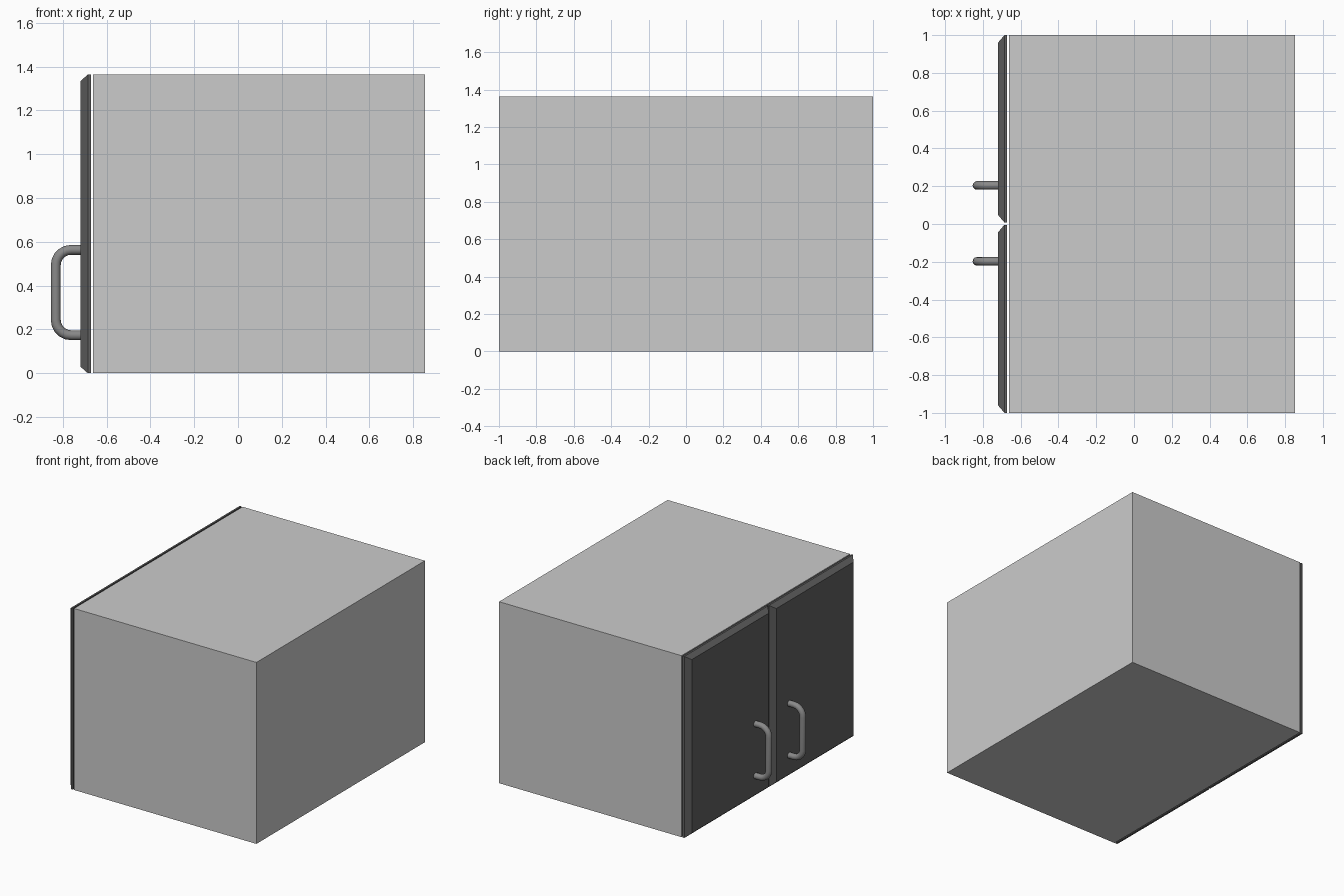
import bpy, bmesh, math
from mathutils import Vector

if "Cube" in bpy.data.objects:
    bpy.data.objects.remove(bpy.data.objects["Cube"])


def material(name, v):
    m = bpy.data.materials.new(name)
    m.diffuse_color = (v, v, v, 1)
    m.use_nodes = True
    m.node_tree.nodes["Principled BSDF"].inputs["Base Color"].default_value = m.diffuse_color
    return m


light_grey = material("light grey", 0.6)
dark_grey = material("dark grey", 0.12)
metal_grey = material("metal grey", 0.25)

H = 1.363          # cabinet height


def finish(bm, name, mat):
    bmesh.ops.recalc_face_normals(bm, faces=bm.faces)
    me = bpy.data.meshes.new(name)
    bm.to_mesh(me)
    bm.free()
    me.materials.append(mat)
    ob = bpy.data.objects.new(name, me)
    bpy.context.collection.objects.link(ob)
    return ob


def loft(bm, rings):
    """Skin a list of closed rings and cap both ends."""
    vs = [[bm.verts.new(p) for p in r] for r in rings]
    n = len(vs[0])
    for a, b in zip(vs, vs[1:]):
        for i in range(n):
            j = (i + 1) % n
            bm.faces.new((a[i], a[j], b[j], b[i]))
    bm.faces.new(vs[0])
    bm.faces.new(vs[-1])


def rect(x, y0, y1, z0, z1):
    return [(x, y0, z0), (x, y1, z0), (x, y1, z1), (x, y0, z1)]


# cabinet body
bm = bmesh.new()
loft(bm, [rect(-0.663, -1, 1, 0, H), rect(0.853, -1, 1, 0, H)])
finish(bm, "cabinet_body", light_grey)


# doors: thin slab with a chamfered front
def door(name, y0, y1):
    bm = bmesh.new()
    loft(bm, [rect(-0.672, y0, y1, 0, H),
              rect(-0.686, y0, y1, 0, H),
              rect(-0.72, y0 + 0.04, y1 - 0.04, 0.03, H - 0.03)])
    finish(bm, name, dark_grey)


# handles: round bar swept along a U with rounded corners
def handle(name, y):
    r, bend, xo, zt, zb = 0.0225, 0.07, -0.832, 0.563, 0.173
    path = [(-0.71, zt, math.pi / 2)]
    for cz, start in ((zt - bend, 90), (zb + bend, 180)):
        for k in range(6):
            a = math.radians(start + 18 * k)
            path.append((xo + bend + bend * math.cos(a), cz + bend * math.sin(a), a))
    path.append((-0.71, zb, 1.5 * math.pi))
    rings = []
    for x, z, a in path:
        out = Vector((math.cos(a), 0, math.sin(a)))
        ring = []
        for i in range(12):
            t = 2 * math.pi * i / 12
            ring.append(Vector((x, y, z)) + out * r * math.cos(t)
                        + Vector((0, r * math.sin(t), 0)))
        rings.append(ring)
    bm = bmesh.new()
    loft(bm, rings)
    ob = finish(bm, name, metal_grey)
    bpy.context.view_layer.objects.active = ob
    ob.select_set(True)
    bpy.ops.object.shade_smooth_by_angle(angle=math.radians(40))
    ob.select_set(False)


door("door_left", 0.008, 1.0)
door("door_right", -1.0, -0.004)
handle("handle_left", 0.204)
handle("handle_right", -0.198)
